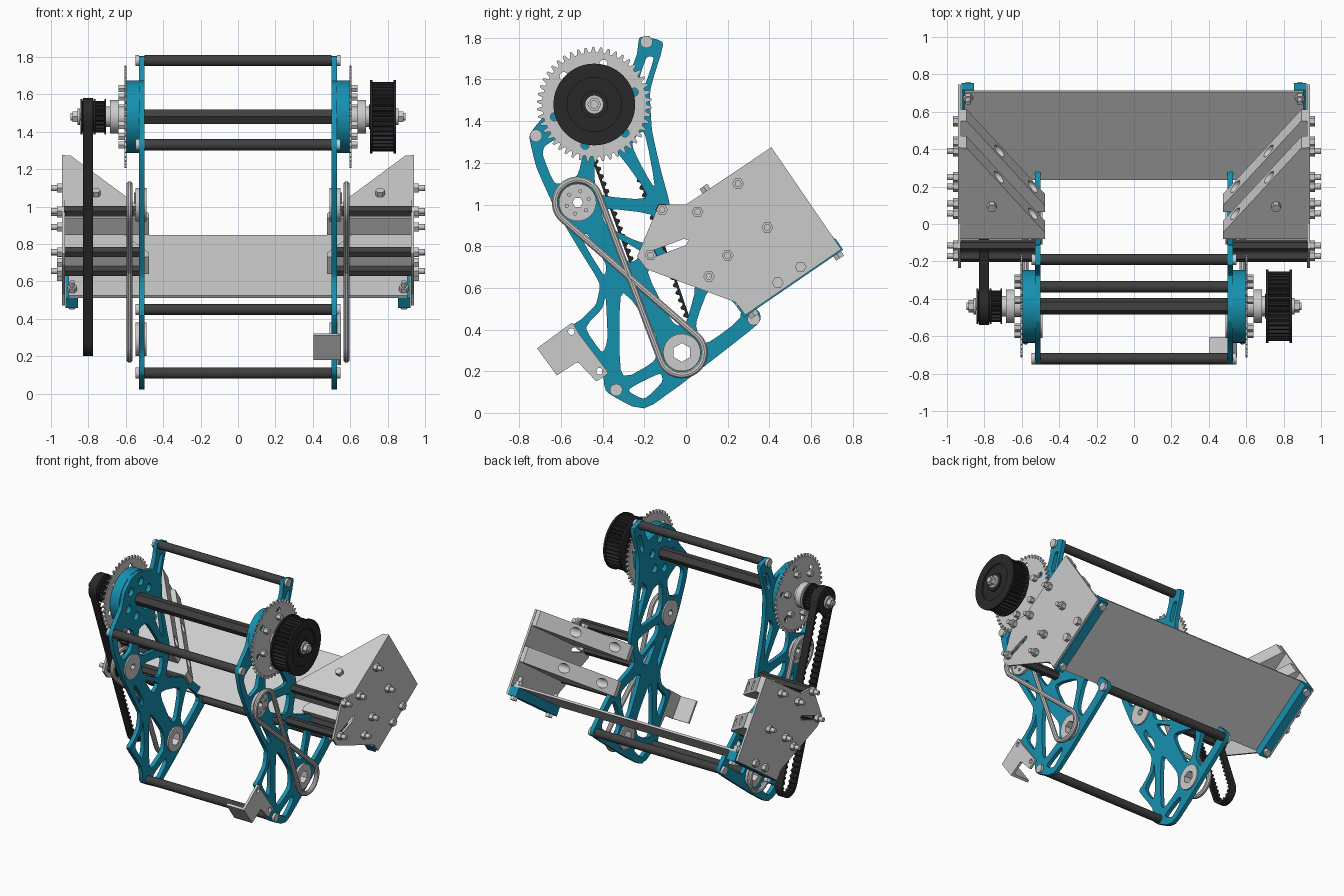
import bpy, bmesh
from math import sin, cos, pi, acos, atan2, hypot
from mathutils import Matrix

if "Cube" in bpy.data.objects:
    bpy.data.objects.remove(bpy.data.objects["Cube"])

def material(name, c):
    m = bpy.data.materials.new(name)
    m.diffuse_color = (*c, 1)
    m.use_nodes = True
    m.node_tree.nodes["Principled BSDF"].inputs["Base Color"].default_value = m.diffuse_color
    return m

TEAL = material("teal", (0.008, 0.28, 0.43))
DARK = material("dark", (0.05, 0.05, 0.052))
BLACK = material("black", (0.022, 0.022, 0.024))

# Two drawing planes: side (y,z extruded along x) and tilted tray (x,s extruded along t)
SIDE = Matrix(((0, 0, 1, 0), (1, 0, 0, 0), (0, 1, 0, 0), (0, 0, 0, 1)))
TRAY = Matrix(((1, 0, 0, 0), (0, .825, -.565, 0), (0, .565, .825, 0), (0, 0, 0, 1)))

def to_mesh(name, cu, mat, M):
    tmp = bpy.data.objects.new("tmp", cu)
    bpy.context.collection.objects.link(tmp)
    dg = bpy.context.evaluated_depsgraph_get()
    me = bpy.data.meshes.new_from_object(tmp.evaluated_get(dg))
    bpy.data.objects.remove(tmp)
    me.materials.clear()
    me.transform(M)
    bm = bmesh.new()
    bm.from_mesh(me)
    bmesh.ops.remove_doubles(bm, verts=bm.verts, dist=1e-5)
    bmesh.ops.recalc_face_normals(bm, faces=bm.faces)
    bm.to_mesh(me)
    bm.free()
    if mat:
        me.materials.append(mat)
    ob = bpy.data.objects.new(name, me)
    bpy.context.collection.objects.link(ob)
    return ob

def slab(name, loops, a, b, mat=None, M=SIDE):
    """Extrude outlines (inner ones become holes) between two depths."""
    cu = bpy.data.curves.new(name, 'CURVE')
    cu.dimensions, cu.fill_mode, cu.extrude = '2D', 'BOTH', abs(b - a) / 2
    for pts in loops:
        sp = cu.splines.new('POLY')
        sp.points.add(len(pts) - 1)
        for p, q in zip(sp.points, pts):
            p.co = (q[0], q[1], 0, 1)
        sp.use_cyclic_u = True
    return to_mesh(name, cu, mat, M @ Matrix.Translation((0, 0, (a + b) / 2)))

def circle(c, r, n=32, ph=0.0):
    return [(c[0] + r * cos(ph + 2 * pi * i / n), c[1] + r * sin(ph + 2 * pi * i / n)) for i in range(n)]

def ring(c, R, r, n, k=16):
    return [circle(p, r, k) for p in circle(c, R, n, .3)]

def rounded(pts, f=.18, times=2):
    for _ in range(times):
        out = []
        for i, p in enumerate(pts):
            q = pts[(i + 1) % len(pts)]
            out += [(p[0] + f * (q[0] - p[0]), p[1] + f * (q[1] - p[1])),
                    (q[0] + f * (p[0] - q[0]), q[1] + f * (p[1] - q[1]))]
        pts, f = out, .25
    return pts

def gear(c, r0, r1, n):
    out = []
    for i in range(n):
        for k, r in ((0, r0), (.3, r0), (.5, r1), (.75, r1)):
            a = 2 * pi * (i + k) / n
            out.append((c[0] + r * cos(a), c[1] + r * sin(a)))
    return out

def rect(x0, x1, y0, y1):
    return [(x0, y0), (x1, y0), (x1, y1), (x0, y1)]

def loop_path(c1, r1, c2, r2, crossed, n=24):
    a = atan2(c2[1] - c1[1], c2[0] - c1[0])
    D = hypot(c2[0] - c1[0], c2[1] - c1[1])
    f = acos((r1 + r2 if crossed else r1 - r2) / D)
    arc = lambda c, r, s, e: [(c[0] + r * cos(s + (e - s) * i / n), c[1] + r * sin(s + (e - s) * i / n)) for i in range(n + 1)]
    far = arc(c2, r2, a + pi - f, a - pi + f) if crossed else arc(c2, r2, a - f, a + f)
    return arc(c1, r1, a + f, a + 2 * pi - f) + far

AXLE, HUB1, HUB2 = (-.44, 1.48), (-.52, 1.01), (-.02, .29)

# Truss side plates
outline = [(-.225, 1.81), (-.1, 1.785), (-.175, 1.55), (-.165, 1.36), (-.125, 1.18), (-.07, .98), (-.13, .78),
           (.13, .69), (.36, .48), (.355, .43), (-.2, 0), (-.39, .1), (-.4, .22), (-.55, .42), (-.5, .45),
           (-.43, .52), (-.41, .62), (-.51, .78), (-.63, .98), (-.72, 1.18), (-.755, 1.33), (-.72, 1.38),
           (-.63, 1.48), (-.6, 1.59), (-.52, 1.66), (-.44, 1.675), (-.35, 1.65), (-.27, 1.63), (-.235, 1.72)]
cutouts = [[(-.19, 1.71), (-.15, 1.71), (-.2, 1.56), (-.23, 1.59)],
           [(-.27, 1.29), (-.2, 1.37), (-.14, 1.05)],
           [(-.69, 1.24), (-.68, 1.28), (-.6, 1.33), (-.49, 1.26), (-.52, 1.13), (-.63, 1.09)],
           [(-.44, 1.26), (-.34, 1.27), (-.16, 1.02), (-.41, 1.04), (-.44, 1.11)],
           [(-.41, .985), (-.14, .955), (-.19, .8), (-.39, .9)],
           [(-.38, .865), (-.2, .77), (-.27, .71)],
           [(-.21, .71), (.06, .645), (0, .42), (-.06, .42)],
           [(.04, .42), (.12, .63), (.29, .47), (.09, .32)],
           [(-.32, .62), (-.14, .38), (-.14, .25), (-.32, .15)],
           [(-.29, .11), (-.12, .195), (-.11, .15), (-.2, .06)],
           [(-.385, .57), (-.4, .5), (-.49, .41), (-.4, .28), (-.375, .35)],
           [(-.48, .87), (-.38, .71), (-.39, .65), (-.5, .83)]]
plate_loops = [rounded(outline, .12)] + [rounded(h, .15) for h in cutouts]
plate_loops += [circle(HUB1, .07), circle(HUB2, .07)] + ring(AXLE, .12, .03, 6)

# Wide corner plates of the tray
corner = [(.41, 1.275), (.745, .785), (.285, .47), (.24, .53), (-.19, .69), (-.235, .75), (-.13, 1.0), (0, 1.0)]
slot = [(-.18, .738), (0, .805), (.012, .83), (-.01, .835), (-.17, .775), (-.188, .755)]
wedge_bolts = [(.25, 1.10), (.055, .965), (.39, .89), (.2, .755)]
post_pts = [(-.115, .975), (-.17, .757), (.11, .655)]
side_bolts = wedge_bolts + post_pts + [(.44, .625), (.55, .7)]
tube_pts = [(-.19, 1.78), (-.72, 1.33), (.325, .45), (-.335, .11)]

for s, tag in ((1, "right"), (-1, "left")):
    def part(name, loops, a, b, mat=None):
        return slab(f"{name}_{tag}", loops, s * a, s * b, mat)
    part("side_plate", plate_loops, .5, .53, TEAL)
    part("bearings", [circle(HUB1, .09), circle(HUB1, .025, 6), circle(HUB2, .09), circle(HUB2, .045, 6, pi / 6)], .49, .548)
    part("bearing_bolts", ring(HUB1, .055, .01, 6, 8), .54, .556)
    part("hub_ring", [circle(AXLE, .195, 64), circle(AXLE, .15, 48)], .525, .597, TEAL)
    part("sprocket", [gear(AXLE, .25, .275, 46)] + ring(AXLE, .2, .02, 6), .597, .608)
    part("sprocket_bolts", ring(AXLE, .155, .022, 6, 6), .608, .64)
    part("collar", [circle(AXLE, .055)], .6, .71)
    part("collar_flange", [circle(AXLE, .09)], .64, .685)
    part("axle_washer", [circle(AXLE, .045)], .845, .858)
    part("axle_nut", [circle(AXLE, .033, 6)], .858, .885)
    part("tube_bolts", [circle(p, .03, 20) for p in tube_pts], .53, .548)
    part("standoffs", [circle(p, .032, 6) for p in post_pts], .53, .93, DARK)
    part("corner_plate", [corner, slot], .925, .94)
    part("corner_bolt_heads", [circle(p, .028, 6) for p in side_bolts], .94, .968)
    part("corner_bolt_ends", [circle(p, .016, 12) for p in side_bolts[:7]], .968, 1.0)

    # Crossed round drive belt
    cu = bpy.data.curves.new("cord", 'CURVE')
    cu.dimensions, cu.bevel_depth, cu.bevel_resolution = '3D', .017, 3
    pts = loop_path(HUB1, .108, HUB2, .108, True)
    sp = cu.splines.new('POLY')
    sp.points.add(len(pts) - 1)
    for p, q in zip(sp.points, pts):
        p.co = (s * .58, q[0], q[1], 1)
    sp.use_cyclic_u = True
    to_mesh(f"crossed_belt_{tag}", cu, None, Matrix())

    # 45 degree wedge blocks with bolt access bores
    cutter = part("wedge_bore_cutter", [circle(p, .032, 24) for p in wedge_bolts], .4, .89)
    cutter.hide_render, cutter.display_type = True, 'WIRE'
    cutter.hide_set(True)
    tri = [(s * .925, .465), (s * .925, 1.055), (s * .895, 1.055), (s * .475, .505), (s * .475, .465)]
    for label, t in (("upper", .765), ("lower", .51)):
        w = slab(f"{label}_wedge_{tag}", [tri], t - .055, t + .055, None, TRAY)
        m = w.modifiers.new("bores", 'BOOLEAN')
        m.operation, m.solver, m.object = 'DIFFERENCE', 'EXACT', cutter
    # Tray end strip and its bolts
    slab(f"tray_strip_{tag}", [rect(*sorted((s * .855, s * .922)), .49, 1.065)], .22, .285, TEAL, TRAY)
    feet = [(s * .887, .535), (s * .887, 1.03)]
    slab(f"tray_bolts_{tag}", [circle(p, .014, 12) for p in feet], .2, .36, None, TRAY)
    slab(f"tray_nuts_{tag}", [circle(p, .026, 6) for p in feet], .3, .328, None, TRAY)
    slab(f"tray_heads_{tag}", [circle(p, .026, 6) for p in feet], .195, .22, None, TRAY)
    slab(f"wedge_top_bolt_{tag}", [circle((s * .76, .683), .026, 6)], .82, .85, None, TRAY)

# Tray floor
slab("tray_floor", [rect(-.905, .905, .49, 1.06)], .285, .3, None, TRAY)

# Cross tubes and hex axle
for p, n in zip(tube_pts, ("top", "upper_front", "rear", "bottom")):
    slab(n + "_cross_tube", [circle(p, .03, 24)], -.5, .5, DARK)
slab("hex_axle", [circle(AXLE, .045, 6)], -.6, .6, DARK)
slab("axle_core", [circle(AXLE, .02, 16)], -.895, .895)

# Large right pulley and small left pulley
slab("large_pulley", [gear(AXLE, .17, .187, 40), circle(AXLE, .13)], .715, .835, BLACK)
for a, b in ((.705, .718), (.832, .845)):
    slab("large_pulley_flange", [circle(AXLE, .196, 64), circle(AXLE, .13, 48)], a, b, BLACK)
slab("large_pulley_web", [circle(AXLE, .132, 48)], .72, .836, BLACK)
slab("large_pulley_boss", [circle(AXLE, .065)], .7, .846, BLACK)
slab("small_pulley", [gear(AXLE, .072, .084, 20)], -.84, -.71, BLACK)
for a in (-.842, -.773, -.715):
    slab("small_pulley_flange", [circle(AXLE, .094)], a, a + .01, BLACK)

# Toothed belt, resampled evenly with teeth on the inner side
raw = loop_path(AXLE, .1, HUB2, .09, False)
segs = [(p, q, hypot(q[0] - p[0], q[1] - p[1])) for p, q in zip(raw, raw[1:] + raw[:1])]
total, N = sum(g[2] for g in segs), 328
outer, inner = [], []
for i in range(N):
    d, k = total * i / N, 0
    while d > segs[k][2] and k < len(segs) - 1:
        d -= segs[k][2]
        k += 1
    p, q, L = segs[k]
    u, v = (q[0] - p[0]) / L, (q[1] - p[1]) / L
    x, y = p[0] + u * d, p[1] + v * d
    h = .026 if i % 4 < 2 else .012
    outer.append((x, y))
    inner.append((x - v * h, y + u * h))
slab("toothed_belt", [outer, inner], -.83, -.775, BLACK)

# Bent sensor bracket at the lower front
bracket = [(-.545, .435), (-.715, .31), (-.62, .18), (-.52, .245), (-.43, .15), (-.37, .19), (-.51, .375)]
slab("bracket_face", [rounded(bracket, .06, 1), circle((-.55, .39), .016, 16), circle((-.415, .2), .016, 16)], .532, .55)
slab("bracket_flange", [[(-.715, .31), (-.62, .18), (-.605, .19), (-.7, .32)]], .405, .55)

# Smooth round surfaces, keep edges sharp
for ob in bpy.data.objects:
    ob.select_set(ob.type == 'MESH' and not ob.hide_render)
    if ob.select_get():
        bpy.context.view_layer.objects.active = ob
bpy.ops.object.shade_smooth_by_angle(angle=.5)
